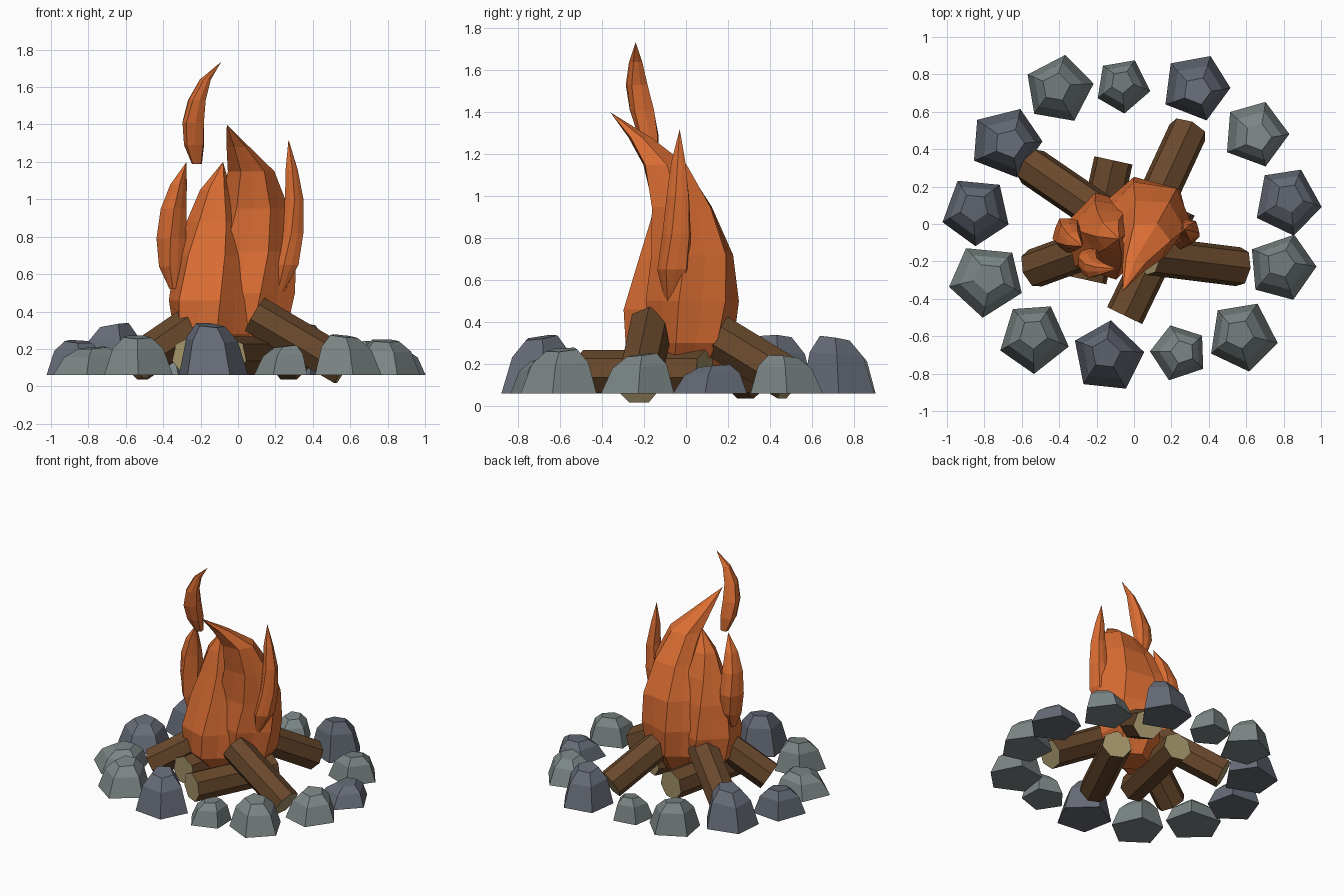
import bpy, bmesh, math, random
from mathutils import Vector

random.seed(4)


def material(name, rgb):
    m = bpy.data.materials.new(name)
    m.diffuse_color = (*rgb, 1)
    return m


ORANGE = material("flame_orange", (0.71, 0.155, 0.033))
BARK = material("bark_brown", (0.14, 0.065, 0.025))
WOOD = material("cut_wood", (0.36, 0.29, 0.14))
GREY = material("stone_grey", (0.2, 0.235, 0.235))
BLUE = material("stone_blue_grey", (0.13, 0.145, 0.18))


def finish(name, bm, *mats):
    bmesh.ops.recalc_face_normals(bm, faces=bm.faces)
    me = bpy.data.meshes.new(name)
    bm.to_mesh(me)
    bm.free()
    for m in mats:
        me.materials.append(m)
    ob = bpy.data.objects.new(name, me)
    bpy.context.collection.objects.link(ob)
    return ob


def loft(bm, rings, tip=None):
    """Skin a list of vertex rings, closing the bottom and a flat or pointed top."""
    loops = [[bm.verts.new(p) for p in ring] for ring in rings]
    n = len(loops[0])
    for a, b in zip(loops, loops[1:]):
        for i in range(n):
            j = (i + 1) % n
            bm.faces.new((a[i], a[j], b[j], b[i]))
    bm.faces.new(loops[0][::-1])
    if tip:
        t = bm.verts.new(tip)
        for i in range(n):
            bm.faces.new((loops[-1][i], loops[-1][(i + 1) % n], t))
    else:
        bm.faces.new(loops[-1])


# Ring of stones: five-sided, flat base, shoulder, small flat crown
def stone(name, x, y, r, turn, top, mat):
    base, bm = 0.06, bmesh.new()
    angles = [math.radians(turn + 72 * i + random.uniform(-5, 5)) for i in range(5)]
    lean = random.uniform(0, math.tau)
    rings = []
    for k, (scale, h) in enumerate([(1.02, 0), (0.76, 0.68), (0.42, 0.97)]):
        off = 0.02 * k / 2
        rings.append([(x + off * math.cos(lean) + r * scale * math.cos(a),
                       y + off * math.sin(lean) + r * scale * math.sin(a),
                       base + (top - base) * (h + (0.05 * math.cos(a - lean) if k else 0)))
                      for a in angles])
    loft(bm, rings)
    finish(name, bm, mat)


STONES = [  # x, y, radius, turn, top height, material
    (-0.40, 0.72, 0.183, 12, 0.28, GREY), (-0.06, 0.74, 0.147, 60, 0.23, GREY),
    (0.33, 0.73, 0.182, 68, 0.33, BLUE), (0.65, 0.48, 0.177, 70, 0.24, GREY),
    (0.82, 0.12, 0.182, 63, 0.195, BLUE), (0.79, -0.23, 0.182, 1, 0.25, GREY),
    (0.58, -0.60, 0.188, 61, 0.275, GREY), (0.24, -0.69, 0.152, 36, 0.22, GREY),
    (-0.14, -0.71, 0.192, 12, 0.335, BLUE), (-0.535, -0.61, 0.188, 57, 0.27, GREY),
    (-0.79, -0.30, 0.198, 48, 0.21, GREY), (-0.845, 0.07, 0.185, 52, 0.245, BLUE),
    (-0.685, 0.435, 0.192, 70, 0.335, BLUE)]
for i, s in enumerate(STONES):
    stone(f"stone_{i + 1}", *s)


# Logs: seven-sided, bark sides with pale cut ends
def log(name, a, b, r=0.107):
    a, b = Vector(a), Vector(b)
    axis = b - a
    bm = bmesh.new()
    bmesh.ops.create_cone(bm, cap_ends=True, segments=7, radius1=r, radius2=r,
                          depth=axis.length)
    for f in bm.faces:
        f.material_index = 1 if len(f.verts) == 7 else 0
    ob = finish(name, bm, BARK, WOOD)
    ob.rotation_mode = 'QUATERNION'
    ob.rotation_quaternion = axis.to_track_quat('Z', 'Y')
    ob.location = (a + b) / 2


log("lying_log_front", (-0.05, -0.49, 0.16), (0.23, 0.09, 0.16))
log("lying_log_left", (-0.11, 0.34, 0.16), (-0.25, -0.30, 0.16))
log("leaning_log_right", (0.57, -0.23, 0.10), (0.09, -0.17, 0.38))
log("leaning_log_back", (0.29, 0.50, 0.12), (0.10, 0.09, 0.37))
log("leaning_log_back_left", (-0.55, 0.31, 0.12), (-0.17, 0.05, 0.37))
log("leaning_log_front_left", (-0.54, -0.24, 0.125), (-0.24, -0.13, 0.33))


# Flames: ribbed lofts along a bending path
def flame(name, path, tip, sides=12, twist=0.12):
    bm, rings = bmesh.new(), []
    for k, (x, y, z, rx, ry) in enumerate(path):
        ring = []
        for i in range(sides):
            a = math.tau * i / sides + k * twist
            rib = 1.04 if i % 2 else 0.9
            ring.append((x + rx * rib * math.cos(a), y + ry * rib * math.sin(a), z))
        rings.append(ring)
    loft(bm, rings, tip)
    finish(name, bm, ORANGE)


# path entries: x, y, z, half width, half depth
flame("main_flame", [
    (0.03, 0.00, 0.14, 0.12, 0.12), (0.05, 0.03, 0.30, 0.22, 0.19),
    (0.06, 0.03, 0.50, 0.245, 0.22), (0.08, 0.03, 0.72, 0.225, 0.20),
    (0.09, -0.02, 0.95, 0.175, 0.155), (0.07, -0.10, 1.15, 0.12, 0.11),
    (0.00, -0.22, 1.28, 0.06, 0.055)], (-0.06, -0.36, 1.40))
flame("front_flame", [
    (-0.10, -0.05, 0.16, 0.13, 0.12), (-0.14, -0.07, 0.28, 0.21, 0.21),
    (-0.15, -0.065, 0.46, 0.22, 0.23), (-0.14, -0.05, 0.70, 0.19, 0.18),
    (-0.13, -0.05, 0.88, 0.14, 0.13), (-0.12, -0.06, 1.05, 0.08, 0.08)],
    (-0.08, -0.08, 1.20))
flame("left_flame", [
    (-0.34, -0.08, 0.52, 0.025, 0.03), (-0.35, -0.06, 0.64, 0.07, 0.08),
    (-0.355, -0.055, 0.79, 0.08, 0.095), (-0.345, -0.07, 0.95, 0.07, 0.08),
    (-0.32, -0.09, 1.08, 0.045, 0.05)], (-0.275, -0.12, 1.20), 10)
flame("right_flame", [
    (0.22, -0.07, 0.50, 0.025, 0.03), (0.26, -0.055, 0.65, 0.07, 0.08),
    (0.29, -0.04, 0.82, 0.062, 0.07), (0.30, -0.035, 1.00, 0.05, 0.055),
    (0.285, -0.035, 1.16, 0.033, 0.035)], (0.27, -0.03, 1.32), 10)
flame("floating_wisp", [
    (-0.22, -0.155, 1.19, 0.03, 0.025), (-0.235, -0.18, 1.29, 0.06, 0.055),
    (-0.24, -0.21, 1.41, 0.065, 0.065), (-0.22, -0.235, 1.53, 0.05, 0.055),
    (-0.175, -0.24, 1.64, 0.03, 0.032)], (-0.09, -0.24, 1.735), 8)
